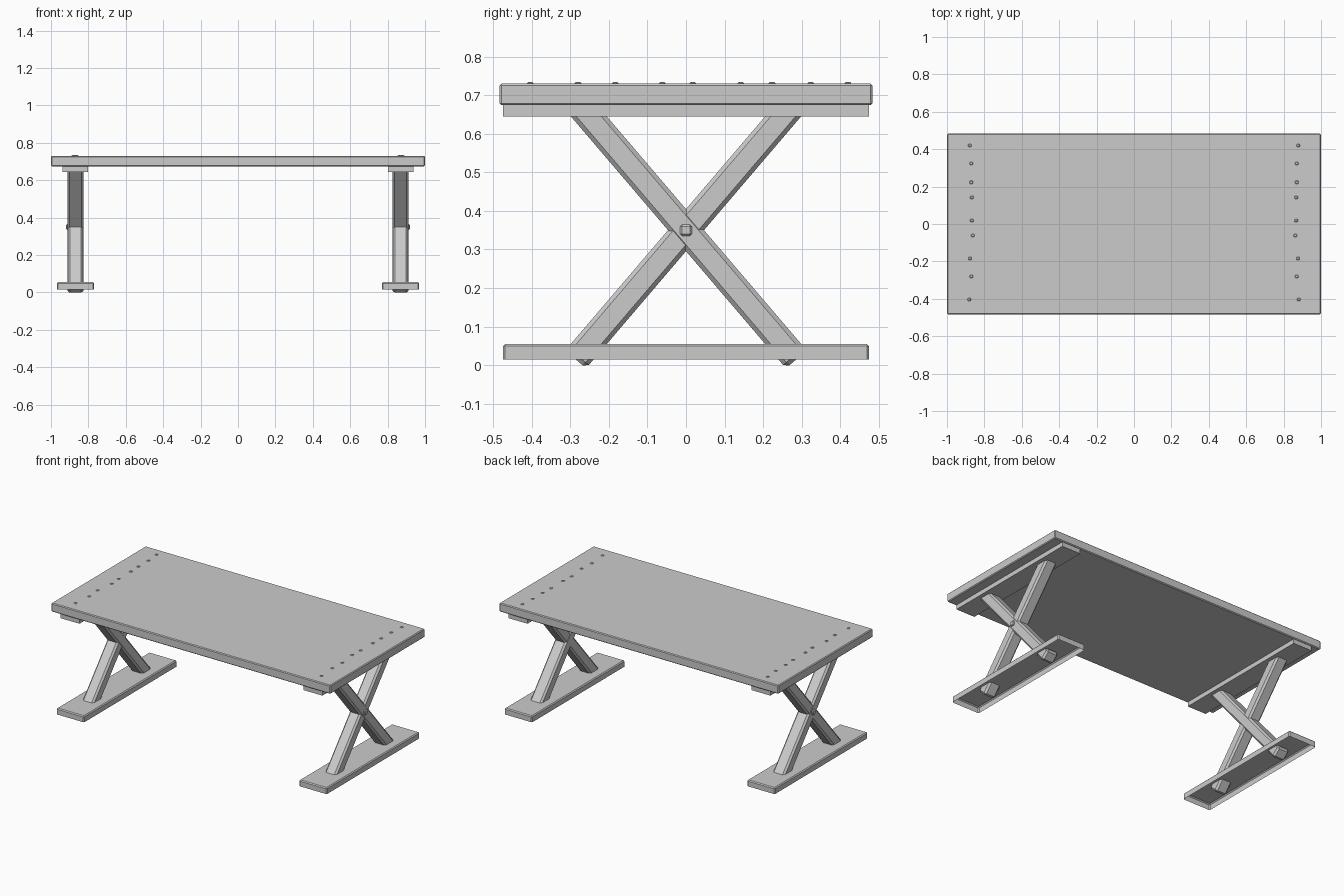
import bpy, bmesh, math
from mathutils import Matrix, Vector

if "Cube" in bpy.data.objects:
    bpy.data.objects.remove(bpy.data.objects["Cube"])


def box(name, centre, size, bevel=0.0, tilt=0.0, open_bottom=False, keep_bottom=False):
    """Bevelled box, tilted about x; optionally with a sharp or missing underside."""
    bm = bmesh.new()
    bmesh.ops.create_cube(bm, size=1.0)
    bmesh.ops.scale(bm, vec=size, verts=bm.verts)
    if bevel:
        edges = [e for e in bm.edges
                 if not (keep_bottom and all(v.co.z < 0 for v in e.verts))]
        bmesh.ops.bevel(bm, geom=edges, offset=bevel, segments=1,
                        profile=0.5, affect='EDGES')
    if open_bottom:
        bm.normal_update()
        under = [f for f in bm.faces if f.normal.z < -0.9]
        bmesh.ops.delete(bm, geom=under, context='FACES_ONLY')
    bm.transform(Matrix.Translation(Vector(centre)) @ Matrix.Rotation(tilt, 4, 'X'))
    mesh = bpy.data.meshes.new(name)
    bm.to_mesh(mesh)
    bm.free()
    obj = bpy.data.objects.new(name, mesh)
    bpy.context.collection.objects.link(obj)
    return obj


# Tabletop
box("tabletop", (0, 0, 0.702), (2.0, 0.966, 0.056), 0.005)

TILT = math.radians(40.5)
LEG_X = 0.869
# Peg positions along one end of the tabletop (x, y)
PEGS = [(0.881, -0.404), (0.870, -0.28), (0.877, -0.184), (0.862, -0.062),
        (0.867, 0.018), (0.867, 0.142), (0.870, 0.223), (0.870, 0.324), (0.878, 0.42)]

for side, s in (("left", -1), ("right", 1)):
    # Cleat under the top and hollow foot
    box(side + "_cleat", (s * 0.87, 0, 0.661), (0.134, 0.95, 0.032))
    box(side + "_foot", (s * LEG_X, 0, 0.035), (0.198, 0.95, 0.040), 0.006,
        open_bottom=True, keep_bottom=True)
    # Crossed legs, the first one very slightly proud of the second
    box(side + "_leg_a", (s * LEG_X, 0, 0.35), (0.084, 0.071, 0.881), 0.011, TILT)
    box(side + "_leg_b", (s * LEG_X, 0, 0.35), (0.080, 0.071, 0.881), 0.011, -TILT)
    # Square bolt on the outer face of the crossing
    box(side + "_cross_bolt", (s * 0.905, 0, 0.35), (0.03, 0.03, 0.03), 0.005)
    # Small pegs on the tabletop
    for i, (x, y) in enumerate(PEGS):
        box(f"{side}_peg_{i + 1}", (s * x, y, 0.7265), (0.017, 0.017, 0.015), 0.003)
